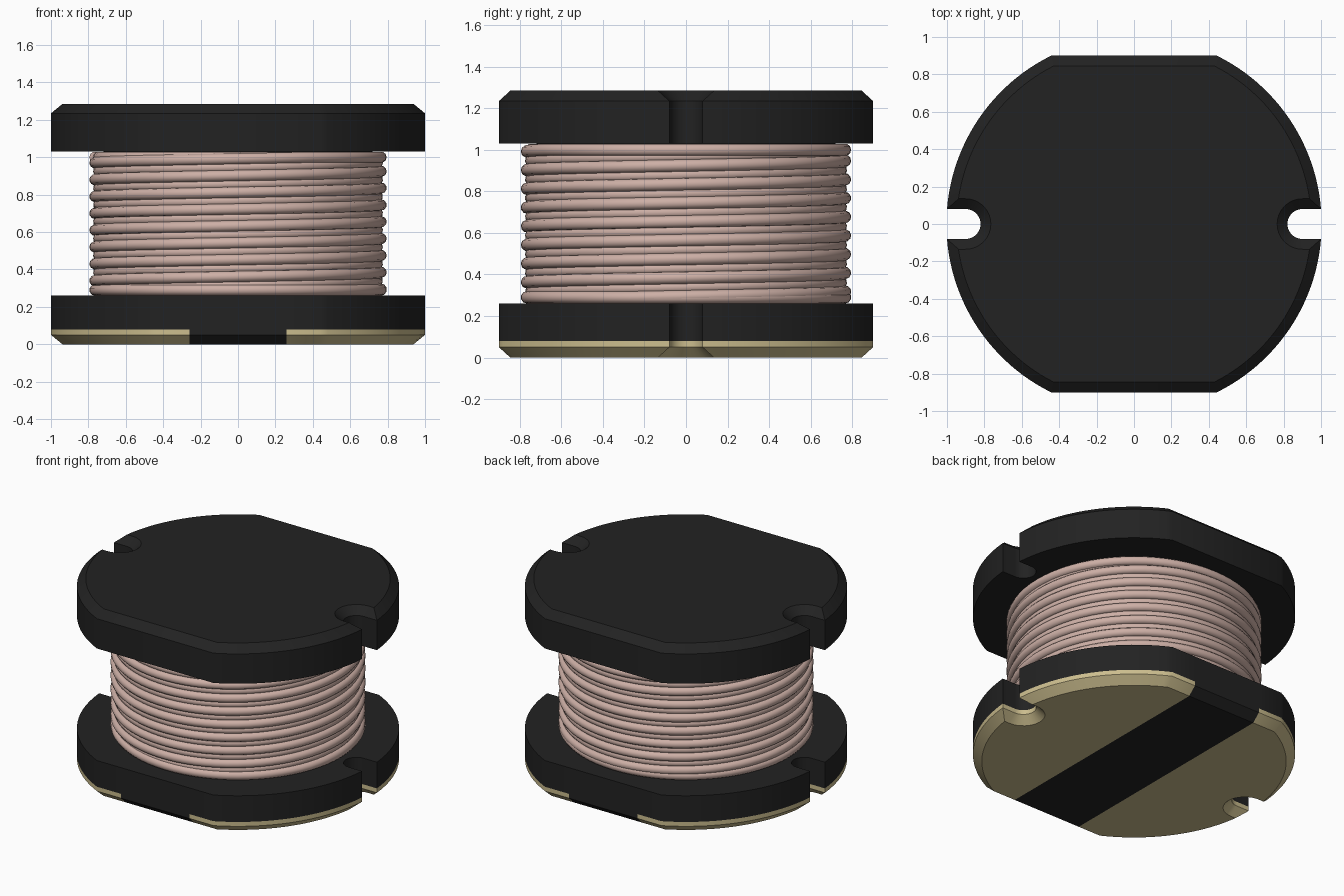
import bpy, bmesh, math

cube = bpy.data.objects.get("Cube")
if cube:
    bpy.data.objects.remove(cube, do_unlink=True)


def material(name, rgb):
    m = bpy.data.materials.new(name)
    m.use_nodes = True
    m.diffuse_color = (*rgb, 1)
    m.node_tree.nodes["Principled BSDF"].inputs["Base Color"].default_value = (*rgb, 1)
    return m


ferrite = material("black ferrite", (0.016, 0.016, 0.016))
copper = material("pink copper", (0.61, 0.43, 0.38))
gold = material("pale gold", (0.60, 0.51, 0.27))


def activate(ob):
    bpy.ops.object.select_all(action='DESELECT')
    ob.select_set(True)
    bpy.context.view_layer.objects.active = ob


def smooth(ob, degrees=30):
    activate(ob)
    bpy.ops.object.shade_smooth_by_angle(angle=math.radians(degrees))


def add_mesh(name, bm, mats):
    bmesh.ops.recalc_face_normals(bm, faces=bm.faces)
    me = bpy.data.meshes.new(name)
    bm.to_mesh(me)
    bm.free()
    for m in mats:
        me.materials.append(m)
    ob = bpy.data.objects.new(name, me)
    bpy.context.collection.objects.link(ob)
    return ob


def outline(d):
    """Disc with flats front and back and a round slot each side, shrunk by d."""
    r, flat, w, cx = 1.003 - d, 0.9 - d, 0.08 + d, 0.90
    a0, a1 = math.asin(w / r), math.asin(flat / r)
    quarter = [(cx - w * math.cos(t), w * math.sin(t))
               for t in (math.pi / 2 * i / 8 for i in range(9))]
    quarter += [(r * math.cos(t), r * math.sin(t))
                for t in (a0 + (a1 - a0) * i / 24 for i in range(25))]
    half = quarter + [(-x, y) for x, y in reversed(quarter)]
    return half + [(x, -y) for x, y in reversed(half[1:-1])]


def flange(name, rings, mats):
    """Stack of outlines, each given as (height, shrink)."""
    bm = bmesh.new()
    loops = [[bm.verts.new((x, y, z)) for x, y in outline(d)] for z, d in rings]
    n = len(loops[0])
    for a, b in zip(loops, loops[1:]):
        for i in range(n):
            j = (i + 1) % n
            bm.faces.new((a[i], a[j], b[j], b[i]))
    bm.faces.new(loops[0][::-1])
    bm.faces.new(loops[-1])
    # Solder pads: cut the disc at the pad edges, then colour by position
    if len(mats) > 1:
        for x in (-0.26, 0.26):
            bmesh.ops.bisect_plane(bm, geom=bm.verts[:] + bm.edges[:] + bm.faces[:],
                                   plane_co=(x, 0, 0), plane_no=(1, 0, 0))
        for f in bm.faces:
            c = f.calc_center_median()
            f.material_index = int(abs(c.x) > 0.26 and c.z < 0.08)
    smooth(add_mesh(name, bm, mats))


flange("bottom_flange", [(0, 0.055), (0.05, 0), (0.08, 0), (0.26, 0)], [ferrite, gold])
flange("top_flange", [(1.03, 0), (1.235, 0), (1.285, 0.055)], [ferrite])

# Core joining the flanges
bm = bmesh.new()
bmesh.ops.create_cone(bm, cap_ends=True, segments=64, radius1=0.72, radius2=0.72, depth=0.80)
bmesh.ops.translate(bm, verts=bm.verts, vec=(0, 0, 0.645))
smooth(add_mesh("core", bm, [ferrite]))


def winding(name, radius, shift):
    """Helical wire, flattened against the flanges at both ends."""
    pitch, steps, turns = 0.09, 72, 10
    cu = bpy.data.curves.new(name, 'CURVE')
    cu.dimensions = '3D'
    cu.bevel_depth = 0.03
    cu.bevel_resolution = 3
    cu.use_fill_caps = True
    sp = cu.splines.new('POLY')
    sp.points.add(steps * turns)
    for i, p in enumerate(sp.points):
        a = math.pi - math.tau * i / steps
        z = 1.06 + shift - pitch * i / steps
        p.co = (radius * math.cos(a), radius * math.sin(a), min(1.0, max(0.29, z)), 1)
    cu.materials.append(copper)
    ob = bpy.data.objects.new(name, cu)
    bpy.context.collection.objects.link(ob)
    activate(ob)
    bpy.ops.object.convert(target='MESH')
    smooth(bpy.context.object, 60)


winding("outer_winding", 0.765, 0)
winding("inner_winding", 0.745, 0.045)
